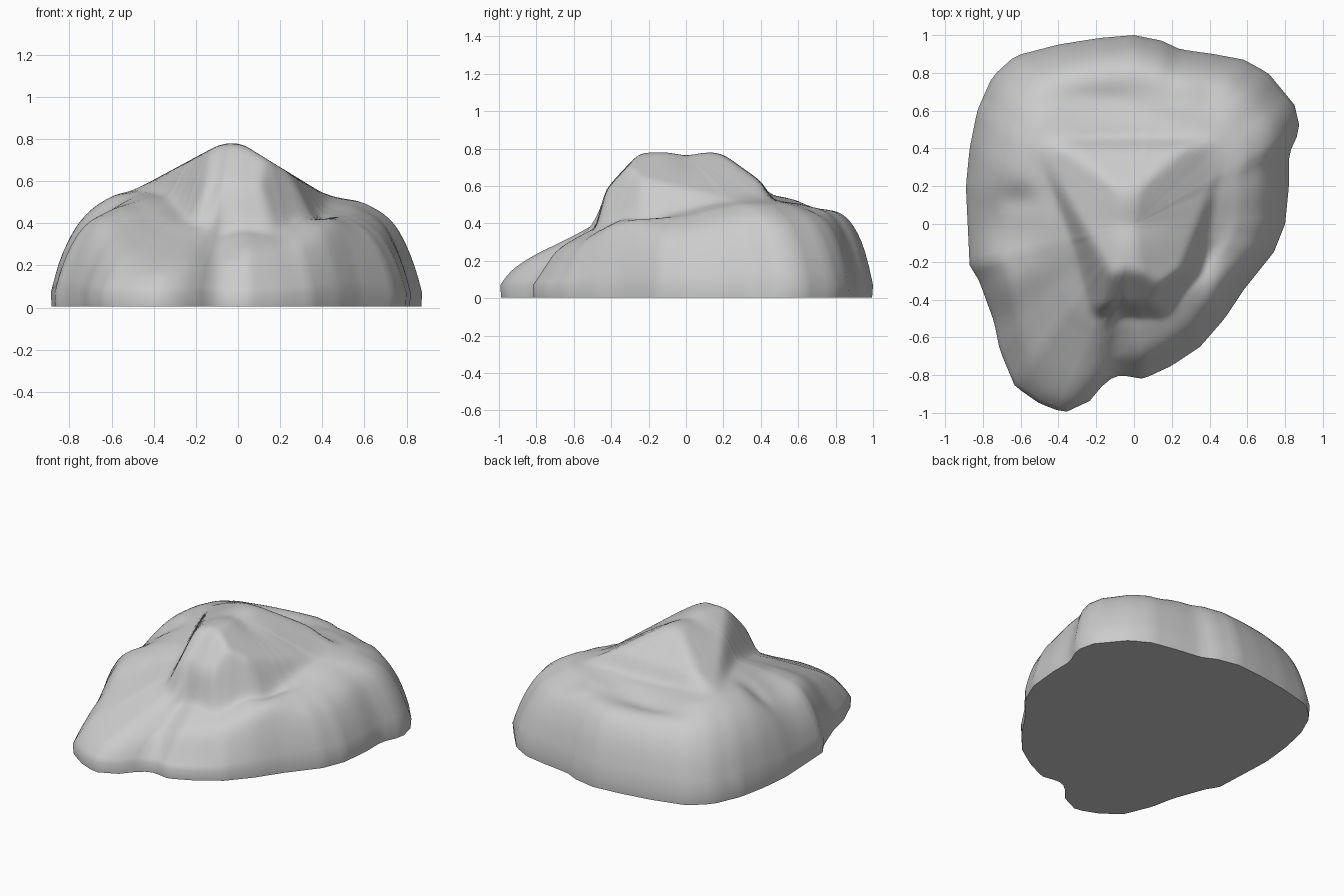
import bpy, bmesh, math

if "Cube" in bpy.data.objects:
    bpy.data.objects.remove(bpy.data.objects["Cube"])

# Ground outline, seen from above
OUTLINE = [(0, 1.0), (.15, .97), (.24, .925), (.42, .9), (.58, .87), (.71, .8), (.85, .63),
           (.88, .5), (.82, .37), (.82, .2), (.80, 0), (.74, -.15), (.58, -.35), (.48, -.5),
           (.35, -.65), (.2, -.75), (.05, -.82), (-.07, -.8), (-.15, -.83), (-.22, -.93),
           (-.37, -1.0), (-.5, -.95), (-.63, -.86), (-.71, -.67), (-.74, -.52), (-.82, -.3),
           (-.87, -.22), (-.89, .2), (-.87, .4), (-.83, .6), (-.75, .78), (-.63, .89),
           (-.4, .95), (-.18, .985)]

# Lower mass: heights at fractions of the radius, one row every 22.5 degrees from +x
FRACTIONS = [0, .3, .5, .6, .7, .85, .95, 1]
HUB, RIM = .50, .07
SLOPES = [
    (.49, .47, .45, .43, .34, .20), (.51, .51, .50, .48, .39, .22),
    (.52, .53, .52, .50, .40, .23), (.53, .53, .51, .50, .44, .27),
    (.53, .52, .49, .48, .44, .28), (.53, .53, .51, .49, .44, .28),
    (.55, .56, .55, .53, .43, .26), (.54, .55, .54, .52, .42, .26),
    (.53, .53, .50, .45, .34, .20), (.52, .50, .48, .46, .39, .23),
    (.48, .44, .40, .36, .28, .16), (.45, .39, .34, .29, .21, .14),
    (.44, .41, .37, .33, .25, .13), (.44, .41, .38, .35, .27, .14),
    (.46, .44, .43, .42, .35, .19), (.47, .45, .43, .42, .35, .21)]

# Local dents and lumps: x, y, half width x, half width y, height
DETAILS = [(-.15, .66, .24, .06, -.025), (-.62, .13, .10, .06, -.04), (-.10, -.68, .09, .12, -.03),
           (.36, -.20, .06, .10, -.03), (.46, -.27, .08, .10, .02), (.40, .68, .06, .10, -.02)]

# Summit block facets: outward direction, distance, height there, steepness
FACETS = [(1, 0, 0, .79, .62), (-1, 0, .06, .79, .54), (0, -1, .25, .775, 1.1),
          (0, -1, .44, .55, 5), (0, 1, .2, .77, .72), (0, 1, .42, .60, 2.5),
          (-.92, -.39, .33, .52, 2.2), (.97, -.26, .37, .50, 2), (0, -1, .15, .79, .1),
          (0, 1, .12, .79, .1), (.72, -.69, .40, .5, 2.5)]


def soft_max(a, b, k):
    h = max(k - abs(a - b), 0) / k
    return max(a, b) + h * h * k / 4


def summit(x, y):
    z = .79
    for dx, dy, d, z0, s in FACETS:
        z = -soft_max(-z, -(z0 - s * (x * dx + y * dy - d)), .03)
    return z - .02 * math.exp(-(y / .08)**2 - (x / .15)**2)


def radius(a):
    # distance from the centre to the outline along a ray
    dx, dy = math.cos(a), math.sin(a)
    for (x1, y1), (x2, y2) in zip(OUTLINE, OUTLINE[1:] + OUTLINE[:1]):
        ex, ey = x2 - x1, y2 - y1
        den = dx * ey - dy * ex
        if abs(den) < 1e-9:
            continue
        t = (x1 * ey - y1 * ex) / den
        s = (x1 * dy - y1 * dx) / den
        if t > 0 and -1e-6 <= s <= 1 + 1e-6:
            return t
    return .8


def hermite(a, b, ma, mb, t):
    return ((2 * t**3 - 3 * t**2 + 1) * a + (t**3 - 2 * t**2 + t) * ma
            + (3 * t**2 - 2 * t**3) * b + (t**3 - t**2) * mb)


def profile(a):
    u = a / (2 * math.pi) * 16
    i, t = int(u), u - int(u)
    rows = [SLOPES[(i + k) % 16] for k in (-1, 0, 1, 2)]
    return [HUB] + [hermite(q, r, (r - p) / 2, (s - q) / 2, t)
                    for p, q, r, s in zip(*rows)] + [RIM]


def height(p, f):
    n = len(FRACTIONS) - 1
    i = max(k for k in range(n) if FRACTIONS[k] <= f)
    h = FRACTIONS[i + 1] - FRACTIONS[i]

    def slope(k):
        lo, hi = max(k - 1, 0), min(k + 1, n)
        return h * (p[hi] - p[lo]) / (FRACTIONS[hi] - FRACTIONS[lo])
    return hermite(p[i], p[i + 1], slope(i), slope(i + 1), (f - FRACTIONS[i]) / h)


# Rock body: rings from the summit out to the rim, then down to the ground
N, RINGS = 128, 48
angles = [2 * math.pi * k / N for k in range(N)]
radii = [radius(a) for a in angles]
profiles = [profile(a) for a in angles]
bm = bmesh.new()
top = bm.verts.new((0, 0, summit(0, 0)))
rings = []
for j in range(1, RINGS + 1):
    f = j / RINGS
    ring = []
    for a, r, p in zip(angles, radii, profiles):
        x, y = f * r * math.cos(a), f * r * math.sin(a)
        z = height(p, f)
        fade = min(1, (1 - f) * 6)
        for cx, cy, wx, wy, h in DETAILS:
            z += fade * h * math.exp(-((x - cx) / wx)**2 - ((y - cy) / wy)**2)
        ring.append(bm.verts.new((x, y, soft_max(z, summit(x, y), .04))))
    rings.append(ring)
rings.append([bm.verts.new((v.co.x * .995, v.co.y * .995, .005)) for v in rings[-1]])
for k in range(N):
    m = (k + 1) % N
    bm.faces.new((top, rings[0][k], rings[0][m]))
    for inner, outer in zip(rings, rings[1:]):
        bm.faces.new((inner[k], outer[k], outer[m], inner[m]))

# Soften the upper surface
upper = [v for ring in rings[:-3] for v in ring]
for _ in range(3):
    bmesh.ops.smooth_vert(bm, verts=upper, factor=.5, use_axis_z=True)

# Flat underside
bm.faces.new(rings[-1][::-1])
bmesh.ops.recalc_face_normals(bm, faces=bm.faces)
mesh = bpy.data.meshes.new("rock")
bm.to_mesh(mesh)
bm.free()
rock = bpy.data.objects.new("rock", mesh)
bpy.context.collection.objects.link(rock)
bpy.context.view_layer.objects.active = rock
rock.select_set(True)
bpy.ops.object.shade_smooth_by_angle(angle=math.radians(50))
